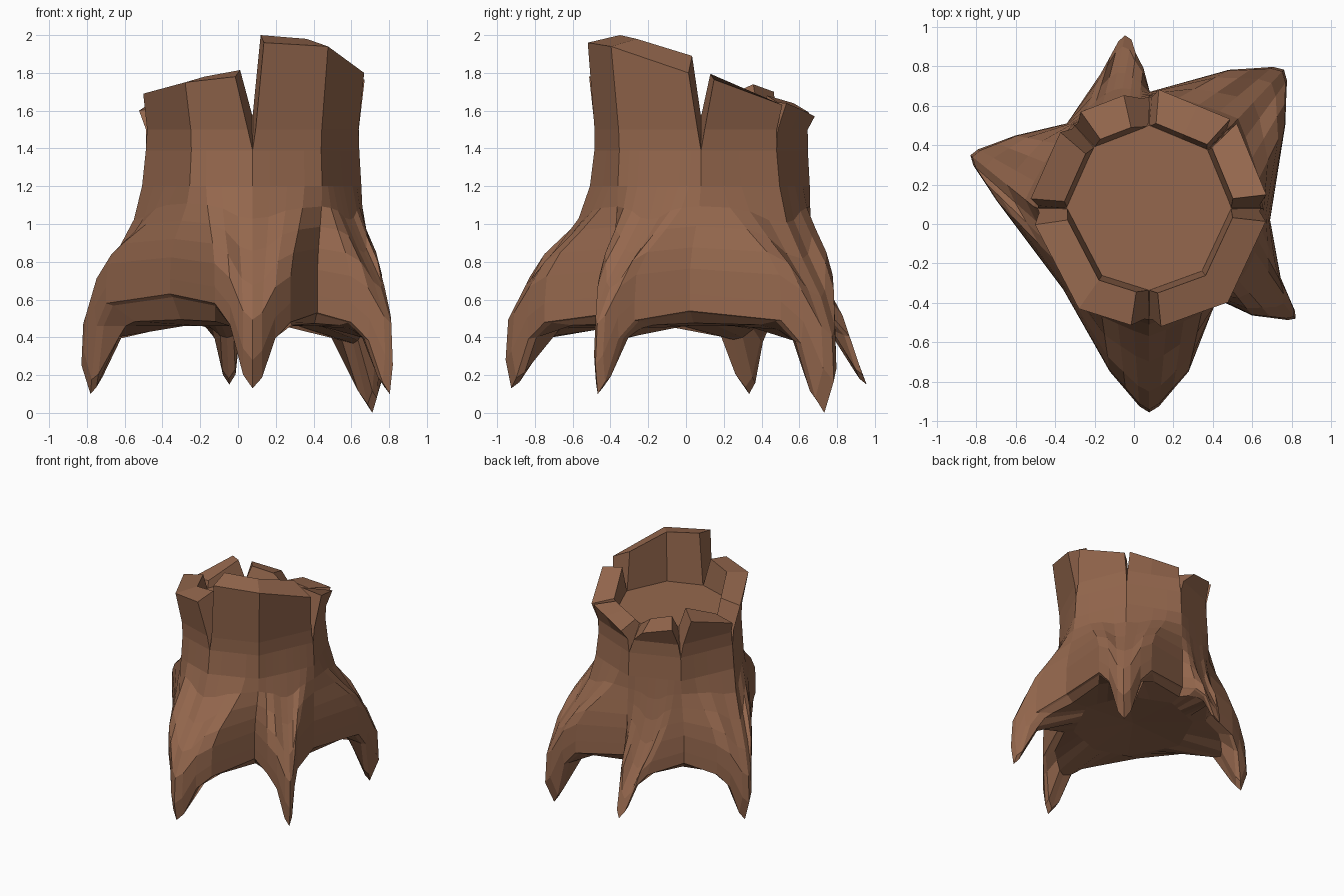
import bpy, bmesh, math
from mathutils import Vector

if "Cube" in bpy.data.objects:
    bpy.data.objects.remove(bpy.data.objects["Cube"])

C = Vector((0.077, 0.08, 0))
bark = bpy.data.materials.new("brown_bark")
bark.diffuse_color = (0.30, 0.137, 0.075, 1)
bark.use_nodes = True
bark.node_tree.nodes["Principled BSDF"].inputs["Base Color"].default_value = bark.diffuse_color

CORNERS = [0, 45, 90, 132, 180, 235, 270, 310, 360]   # uneven octagon


def polar(a, r, z=0.0):
    t = math.radians(a)
    return C + Vector((math.cos(t) * r, math.sin(t) * r, z))


def octagon(a, r, z):
    """Point at angle a on the octagonal trunk section."""
    a %= 360
    for lo, hi in zip(CORNERS, CORNERS[1:]):
        if lo <= a < hi:
            return polar(lo, r, z).lerp(polar(hi, r, z), (a - lo) / (hi - lo))


def finish(bm, name):
    bmesh.ops.remove_doubles(bm, verts=bm.verts, dist=0.0005)
    bmesh.ops.recalc_face_normals(bm, faces=bm.faces)
    me = bpy.data.meshes.new(name)
    bm.to_mesh(me)
    bm.free()
    me.materials.append(bark)
    bpy.context.collection.objects.link(bpy.data.objects.new(name, me))


# Flare curves from trunk to rim: early knee, or late for the lean back root
KNEE = [(0, 0.03), (0.16, 0.16), (0.32, 0.44), (0.49, 0.77), (0.66, 0.97), (0.86, 1), (1, 1)]
LEAN = [(0, 0.0), (0.16, 0.04), (0.32, 0.12), (0.49, 0.27), (0.66, 0.5), (0.86, 0.85), (1, 1)]
# Roots: direction, trunk angle, reach, tip height, right and left width, tip curl, flare
ROOTS = [(-37, -25, 0.93, 0.10, 0.12, 0.12, 0.02, KNEE),
         (45.8, 45, 0.98, 0.00, 0.20, 0.20, 0.07, KNEE),
         (98, 112, 0.885, 0.15, 0.07, 0.15, 0.0, LEAN),
         (163.5, 180, 0.945, 0.10, 0.16, 0.18, 0.05, KNEE),
         (270, 270, 1.035, 0.13, 0.20, 0.20, 0.03, KNEE)]
# Arch between each root and the next: trunk angle, x, y, rim height
ARCHES = [(0, 0.69, 0.02, 0.54), (90, 0.08, 0.67, 0.54), (132, -0.34, 0.51, 0.52),
          (235, -0.36, -0.33, 0.63), (310, 0.42, -0.38, 0.53)]
# Across a half root: share of width, reach, climb to the arch, way round the trunk
FLANK = [(1.0, 0.80, 1.0, 0.75), (0.6, 0.89, 0.75, 0.5), (0.25, 0.97, 0.16, 0.25)]


def column(trunk_a, rim, curl=Vector((0, 0, 0)), flare=KNEE):
    """Vertical line of points: floor edge, down the bark, under the rim."""
    base = octagon(trunk_a, 0.575, 1.2)
    pts = [octagon(trunk_a, 0.42, 1.58), octagon(trunk_a, 0.565, 1.39)]
    for s, f in flare:
        p = base.lerp(rim, f)
        p.z = base.z + (rim.z - base.z) * s
        pts.append(p)
    pts[-1] -= curl
    plate = octagon(trunk_a, 0.46, 0.46)
    for fxy, fz in ((0.08, 0.1), (0.33, 0.8), (1, 1)):
        p = pts[8].lerp(plate, fxy)
        p.z = rim.z + (plate.z - rim.z) * fz
        pts.append(p)
    return pts


columns = []
for i, (a, ta, reach, tip, wr, wl, curl, flare) in enumerate(ROOTS):
    d = polar(a, 1) - C
    side = Vector((-d.y, d.x, 0))

    def flank(w, sign, arch_a, arch_z):
        out = []
        for tw, tr, tz, ft in FLANK:
            rim = C + d * (reach * tr) + side * (sign * max(w * tw, 0.03))
            rim.z = tip + (arch_z - 0.05 - tip) * tz
            out.append(column(ta + (arch_a - ta) * ft, rim, d * curl * (1 - tz), flare))
        return out

    prev_a = ARCHES[i - 1][0] - (360 if i == 0 else 0)
    va, x, y, z = ARCHES[i]
    columns += flank(wr, -1, prev_a, ARCHES[i - 1][3])
    columns.append(column(ta, C + d * reach + Vector((0, 0, tip)), d * curl, flare))
    columns += reversed(flank(wl, 1, va, z))
    columns.append(column(va, Vector((x, y, z))))

# Stump body with roots
bm = bmesh.new()
grid = [[bm.verts.new(p) for p in col] for col in columns]
top = bm.verts.new(C + Vector((0, 0, 1.58)))
under = bm.verts.new(C + Vector((0, 0, 0.49)))
for i, col in enumerate(grid):
    prv = grid[i - 1]
    for k in range(len(col) - 1):
        bm.faces.new((prv[k], col[k], col[k + 1], prv[k + 1]))
    bm.faces.new((prv[0], top, col[0]))
    bm.faces.new((prv[-1], col[-1], under))
finish(bm, "stump_and_roots")


def splinter(name, sections):
    """Broken wall piece; each section: base angle, top angle, top height, inner lift."""
    bm = bmesh.new()
    rings = []
    for ba, ta, z, lift in sections:
        rings.append([bm.verts.new(p) for p in (
            octagon(ba, 0.565, 1.39),
            octagon(ta * 0.3 + ba * 0.7, 0.57, 1.5),
            octagon(ta, 0.622, z),
            octagon(ta, 0.445, z + lift),
            octagon(ba, 0.415, 1.57))])
    for a, b in zip(rings, rings[1:]):
        for k in range(5):
            bm.faces.new((a[k], a[k - 1], b[k - 1], b[k]))
    bm.faces.new(rings[0])
    bm.faces.new(rings[-1])
    finish(bm, name)


# Jagged rim
splinter("front_left_wall", [(180, 189, 1.69, 0.03), (235, 235, 1.75, 0.03), (270, 261, 1.78, 0.035)])
splinter("front_right_wall", [(270, 276, 1.96, 0.04), (310, 310, 1.94, 0.04), (359.9, 353, 1.80, 0.09)])
splinter("right_back_wall", [(0, 7, 1.765, 0.03), (45, 44, 1.63, 0.03)])
splinter("back_right_wall", [(45, 48, 1.64, 0.01), (65, 65, 1.61, 0.02), (90, 85, 1.57, 0.04)])
splinter("back_wall", [(90, 103, 1.59, 0.05), (132, 125, 1.64, 0.04)])
splinter("left_back_wall", [(132, 140, 1.70, 0.04), (180, 175, 1.60, 0.03)])
